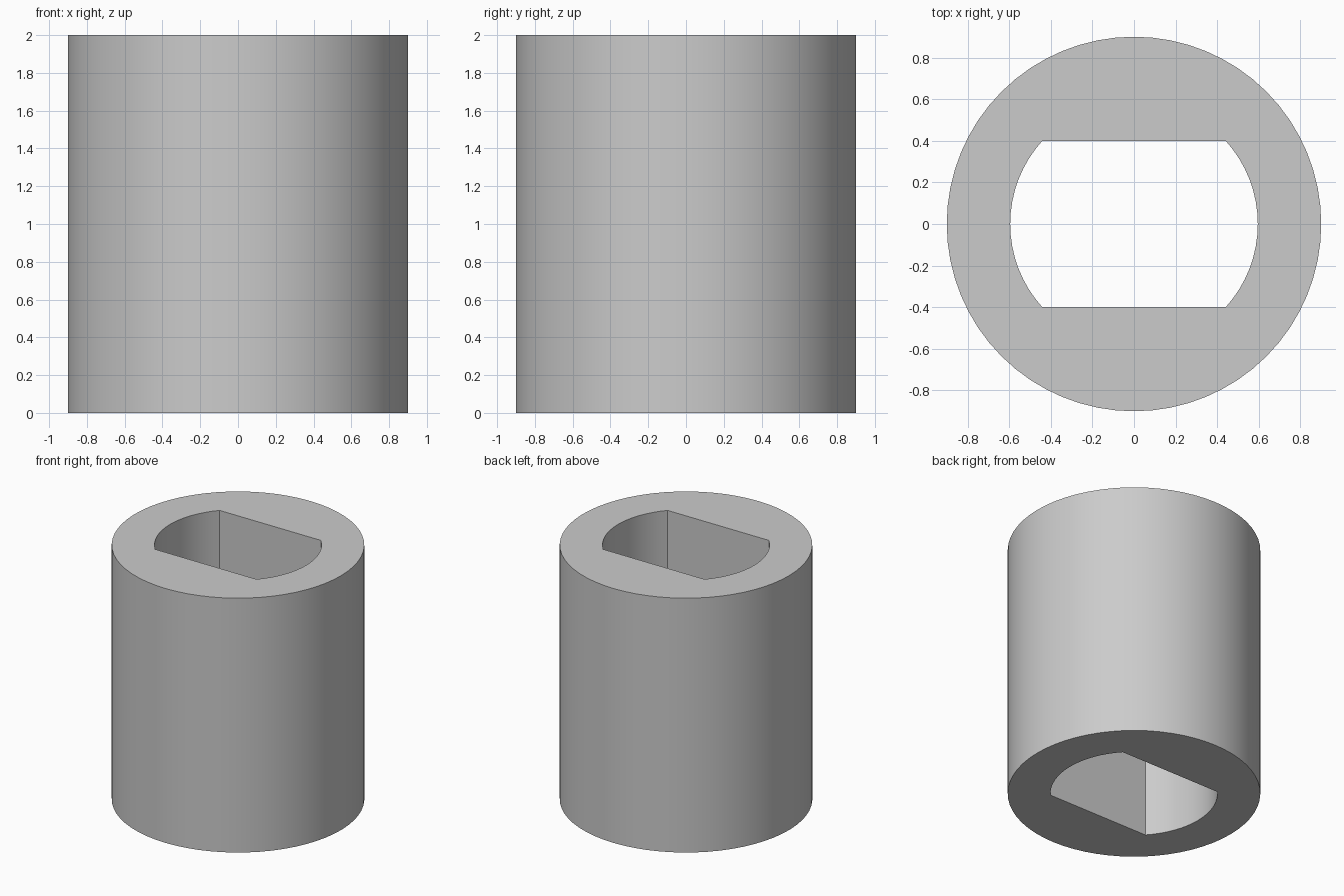
import bpy
import bmesh
from math import asin, cos, pi, sin

OUTER_RADIUS = 0.9
BORE_RADIUS = 0.595
FLAT_OFFSET = 0.4
HEIGHT = 2.0

cube = bpy.data.objects.get("Cube")
if cube:
    bpy.data.objects.remove(cube, do_unlink=True)


def arc(radius, start, end, steps):
    """Points along an arc, both ends included."""
    angles = [start + (end - start) * i / steps for i in range(steps + 1)]
    return [(radius * cos(a), radius * sin(a), 0) for a in angles]


def closed_loop(bm, points):
    verts = [bm.verts.new(p) for p in points]
    return [bm.edges.new((v, verts[i - 1])) for i, v in enumerate(verts)]


# Round outside, and a bore with two parallel flats
outside = arc(OUTER_RADIUS, 0, 2 * pi, 64)[:-1]
half_angle = asin(FLAT_OFFSET / BORE_RADIUS)
bore = (arc(BORE_RADIUS, -half_angle, half_angle, 16)
        + arc(BORE_RADIUS, pi - half_angle, pi + half_angle, 16))

# Fill between the two outlines and raise it into a sleeve
bm = bmesh.new()
edges = closed_loop(bm, outside) + closed_loop(bm, bore)
bmesh.ops.triangle_fill(bm, edges=edges, use_beauty=True)
raised = bmesh.ops.extrude_face_region(bm, geom=bm.faces[:], use_keep_orig=True)
top = [g for g in raised["geom"] if isinstance(g, bmesh.types.BMVert)]
bmesh.ops.translate(bm, verts=top, vec=(0, 0, HEIGHT))
bmesh.ops.recalc_face_normals(bm, faces=bm.faces[:])

mesh = bpy.data.meshes.new("sleeve")
bm.to_mesh(mesh)
bm.free()
sleeve = bpy.data.objects.new("sleeve", mesh)
bpy.context.collection.objects.link(sleeve)

# Plain grey
grey = bpy.data.materials.new("grey")
grey.use_nodes = True
colour = (0.6, 0.6, 0.6, 1)
grey.diffuse_color = colour
grey.node_tree.nodes["Principled BSDF"].inputs["Base Color"].default_value = colour
mesh.materials.append(grey)

# Smooth walls with crisp rims and corners
bpy.ops.object.select_all(action="DESELECT")
sleeve.select_set(True)
bpy.context.view_layer.objects.active = sleeve
bpy.ops.object.shade_smooth_by_angle(angle=pi / 6)
